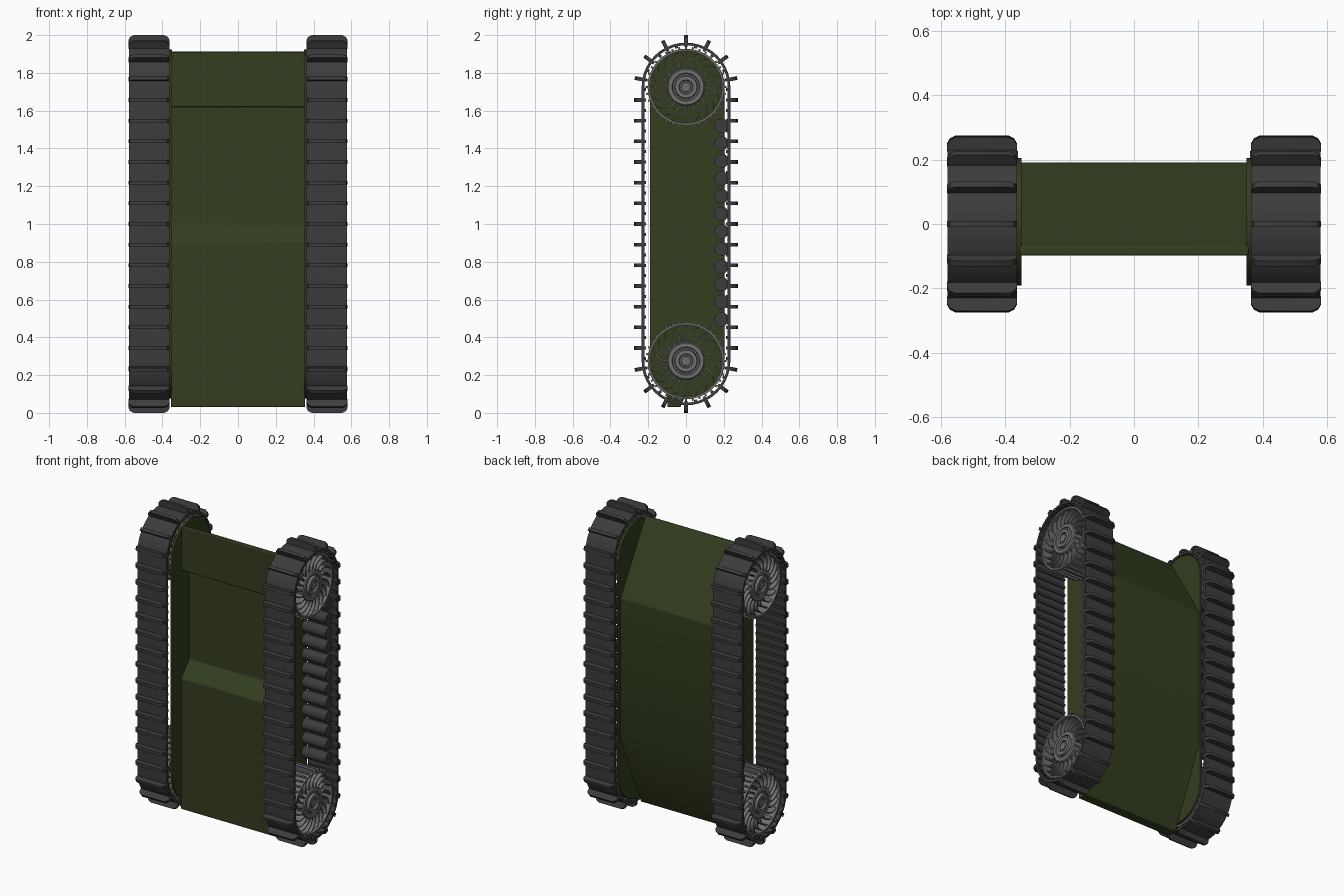
import bpy, bmesh, math
from mathutils import Vector

if "Cube" in bpy.data.objects:
    bpy.data.objects.remove(bpy.data.objects["Cube"])

HI, LO, R = 1.725, 0.275, 0.235      # wheel heights and belt outer radius
STRAIGHT, ARC = HI - LO, math.pi * R
LENGTH = 2 * (STRAIGHT + ARC)


def material(name, rgb):
    m = bpy.data.materials.new(name)
    m.diffuse_color = (*rgb, 1)
    m.use_nodes = True
    m.node_tree.nodes["Principled BSDF"].inputs["Base Color"].default_value = m.diffuse_color
    return m


GREEN = material("olive_paint", (0.033, 0.048, 0.014))
RUBBER = material("dark_rubber", (0.045, 0.045, 0.046))
METAL = material("wheel_metal", (0.16, 0.16, 0.16))


def finish(bm, name, mat, mirror=True, bevel=0):
    bmesh.ops.recalc_face_normals(bm, faces=bm.faces)
    me = bpy.data.meshes.new(name)
    bm.to_mesh(me)
    bm.free()
    ob = bpy.data.objects.new(name, me)
    bpy.context.collection.objects.link(ob)
    me.materials.append(mat)
    if bevel:
        b = ob.modifiers.new("bevel", 'BEVEL')
        b.width, b.segments = bevel, 2
    if mirror:
        ob.modifiers.new("mirror", 'MIRROR')
    bpy.ops.object.select_all(action='DESELECT')
    ob.select_set(True)
    bpy.context.view_layer.objects.active = ob
    bpy.ops.object.shade_smooth_by_angle(angle=math.radians(30))
    return ob


def prism(bm, pts, x0, x1):
    """Extrude a (y, z) outline along x."""
    a = [bm.verts.new((x0, y, z)) for y, z in pts]
    b = [bm.verts.new((x1, y, z)) for y, z in pts]
    bm.faces.new(a)
    bm.faces.new(b[::-1])
    for i in range(len(pts)):
        j = (i + 1) % len(pts)
        bm.faces.new((a[i], a[j], b[j], b[i]))


def lathe(bm, profile, z, n=40, closed=False):
    """Spin a (x, radius) profile about the wheel axis at height z."""
    rings = [[bm.verts.new((x, r * math.cos(t), z + r * math.sin(t)))
              for t in (2 * math.pi * k / n for k in range(n))] for x, r in profile]
    pairs = list(zip(rings, rings[1:]))
    if closed:
        pairs.append((rings[-1], rings[0]))
    else:
        bm.faces.new(rings[0])
        bm.faces.new(rings[-1])
    for p, q in pairs:
        for i in range(n):
            j = (i + 1) % n
            bm.faces.new((p[i], p[j], q[j], q[i]))


def track_frame(s):
    """Centre point and outward normal on the track loop, starting at the top."""
    s = (s + ARC / 2) % LENGTH
    if s < ARC:
        t, z = math.pi - s / R, HI
    elif s < ARC + STRAIGHT:
        t, z = 0, HI - (s - ARC)
    elif s < 2 * ARC + STRAIGHT:
        t, z = -(s - ARC - STRAIGHT) / R, LO
    else:
        t, z = math.pi, LO + (s - 2 * ARC - STRAIGHT)
    return Vector((0, 0, z)), Vector((0, math.cos(t), math.sin(t)))


def stadium(r, n=20, dy=0.0):
    pts = []
    for z, start in ((HI, 0), (LO, math.pi)):
        pts += [(dy + r * math.cos(start + math.pi * k / n),
                 z + r * math.sin(start + math.pi * k / n)) for k in range(n + 1)]
    return pts


def blocks(bm, count, r0, r1, half, outline):
    """Repeat an (x, radial fraction) outline around the track loop."""
    for k in range(count):
        c, n = track_frame(LENGTH * k / count)
        t = Vector((0, n.z, -n.y))
        sides = [[bm.verts.new(c + Vector((x, 0, 0)) + n * (r0 + (r1 - r0) * f) + t * h)
                  for x, f in outline] for h in (-half, half)]
        bm.faces.new(sides[0])
        bm.faces.new(sides[1][::-1])
        for i in range(len(outline)):
            j = (i + 1) % len(outline)
            bm.faces.new((sides[0][i], sides[0][j], sides[1][j], sides[1][i]))


# Central hull with stepped front and sloped back
bm = bmesh.new()
prism(bm, [(-0.098, 0.03), (-0.098, 0.90), (-0.015, 1.0), (-0.015, 1.62), (-0.098, 1.62),
           (-0.098, 1.912), (-0.07, 1.912), (0.19, 1.47), (0.19, 0.53), (-0.03, 0.03)],
      -0.355, 0.355)
finish(bm, "hull", GREEN, mirror=False, bevel=0.005)

# Side plates behind the tracks
bm = bmesh.new()
prism(bm, stadium(0.198, dy=0.007), 0.349, 0.364)
finish(bm, "side_plate", GREEN)

# Track belt
bm = bmesh.new()
outer, inner = stadium(R), stadium(0.221)
loops = [[bm.verts.new((x, y, z)) for y, z in pts]
         for x, pts in ((0.363, outer), (0.578, outer), (0.578, inner), (0.363, inner))]
for a, b in zip(loops, loops[1:] + loops[:1]):
    for i in range(len(a)):
        j = (i + 1) % len(a)
        bm.faces.new((a[i], a[j], b[j], b[i]))
finish(bm, "track_belt", RUBBER)

# Tread lugs outside, drive teeth inside
bm = bmesh.new()
blocks(bm, 40, 0.23, 0.275, 0.010,
       [(0.363, 0), (0.363, 0.45), (0.372, 0.8), (0.39, 1),
        (0.553, 1), (0.571, 0.8), (0.58, 0.45), (0.58, 0)])
finish(bm, "tread_lugs", RUBBER)
bm = bmesh.new()
blocks(bm, 80, 0.223, 0.211, 0.008, [(0.365, 0), (0.365, 1), (0.576, 1), (0.576, 0)])
finish(bm, "belt_inner_teeth", RUBBER)

# Rollers along the rear run
bm = bmesh.new()
for k in range(12):
    zc = 0.495 + 0.0932 * k
    prism(bm, [(0.188 + 0.038 * math.cos(math.pi * i / 10),
                zc + 0.038 * math.sin(math.pi * i / 10)) for i in range(20)], 0.36, 0.54)
finish(bm, "rollers", RUBBER)

# Wheels: rim, sprocket teeth, curved blades and stepped hub
for label, zc in (("upper", HI), ("lower", LO)):
    bm = bmesh.new()
    lathe(bm, [(0.375, 0.203), (0.56, 0.203), (0.56, 0.191), (0.375, 0.191)], zc, 60, True)
    for k in range(36):
        a = 2 * math.pi * k / 36
        prism(bm, [(r * math.cos(a + d), zc + r * math.sin(a + d))
                   for r, d in ((0.2, -0.03), (0.214, -0.022), (0.214, 0.022), (0.2, 0.03))],
              0.385, 0.55)
    finish(bm, label + "_wheel_rim", METAL)

    bm = bmesh.new()
    for k in range(20):
        base = 2 * math.pi * k / 20
        edge = []
        for i in range(7):
            f = i / 6
            edge.append((0.095 + 0.1 * f, base - 0.42 * f * f))
        pts = [(r, a + 0.004 / r) for r, a in edge] + [(r, a - 0.004 / r) for r, a in edge[::-1]]
        prism(bm, [(r * math.cos(a), zc + r * math.sin(a)) for r, a in pts], 0.39, 0.55)
    finish(bm, label + "_wheel_blades", METAL)

    bm = bmesh.new()
    lathe(bm, [(0.362, 0.1), (0.55, 0.1), (0.557, 0.094), (0.557, 0.074), (0.548, 0.07),
               (0.548, 0.062), (0.566, 0.058), (0.566, 0.038), (0.552, 0.034),
               (0.552, 0.026), (0.562, 0.024)], zc)
    finish(bm, label + "_wheel_hub", METAL)
